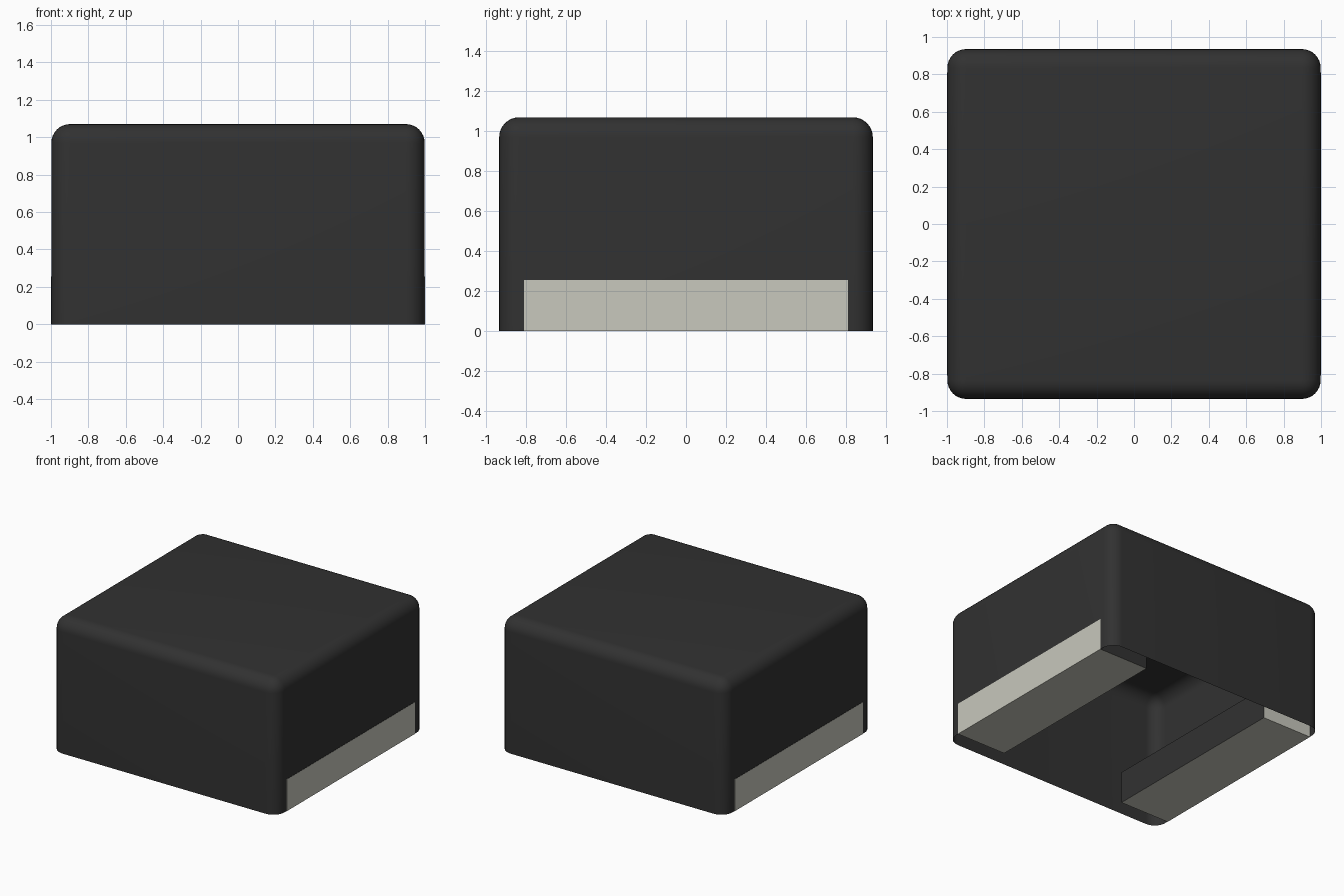
import bpy, bmesh
from math import pi
from mathutils import Matrix

cube = bpy.data.objects.get("Cube")
if cube:
    bpy.data.objects.remove(cube, do_unlink=True)


def material(name, rgb):
    m = bpy.data.materials.new(name)
    m.use_nodes = True
    m.diffuse_color = (*rgb, 1)
    bsdf = next(n for n in m.node_tree.nodes if n.type == 'BSDF_PRINCIPLED')
    bsdf.inputs["Base Color"].default_value = (*rgb, 1)
    bsdf.inputs["Roughness"].default_value = 0.8
    return m


charcoal = material("charcoal", (0.031, 0.031, 0.031))
beige = material("warm grey", (0.578, 0.578, 0.509))


def box(bm, x0, x1, y0, y1, z0, z1):
    """Add an axis-aligned box between two corners."""
    bmesh.ops.create_cube(bm, size=1, matrix=Matrix.LocRotScale(
        ((x0 + x1) / 2, (y0 + y1) / 2, (z0 + z1) / 2), None,
        (x1 - x0, y1 - y0, z1 - z0)))


def add_object(name, bm, mats):
    mesh = bpy.data.meshes.new(name)
    bm.normal_update()
    bm.to_mesh(mesh)
    bm.free()
    for m in mats:
        mesh.materials.append(m)
    ob = bpy.data.objects.new(name, mesh)
    bpy.context.collection.objects.link(ob)
    return ob


# Thin rounded cover, open underneath
bm = bmesh.new()
box(bm, -0.998, 0.998, -0.935, 0.935, 0, 1.07)
floor = [f for f in bm.faces if f.calc_center_median().z < 0.01]
bmesh.ops.delete(bm, geom=floor, context='FACES_ONLY')
rounded = [e for e in bm.edges if max(v.co.z for v in e.verts) > 0.1]
bmesh.ops.bevel(bm, geom=rounded, offset=0.1, segments=8, profile=0.5,
                affect='EDGES', clamp_overlap=True)
cover = add_object("cover", bm, [charcoal])
bpy.ops.object.select_all(action='DESELECT')
cover.select_set(True)
bpy.context.view_layer.objects.active = cover
bpy.ops.object.shade_smooth_by_angle(angle=pi / 5)

# Side blocks: pale outside, underside and one end; dark elsewhere
for name, turn in (("left_block", 0), ("right_block", pi)):
    bm = bmesh.new()
    box(bm, 0.56, 1.0, -0.81, 0.81, 0, 0.255)
    bm.normal_update()
    for f in bm.faces:
        n = f.normal
        f.material_index = 1 if n.x > 0.5 or n.z < -0.5 or n.y < -0.5 else 0
    bmesh.ops.rotate(bm, verts=bm.verts, cent=(0, 0, 0),
                     matrix=Matrix.Rotation(turn, 3, 'Z'))
    add_object(name, bm, [charcoal, beige])
